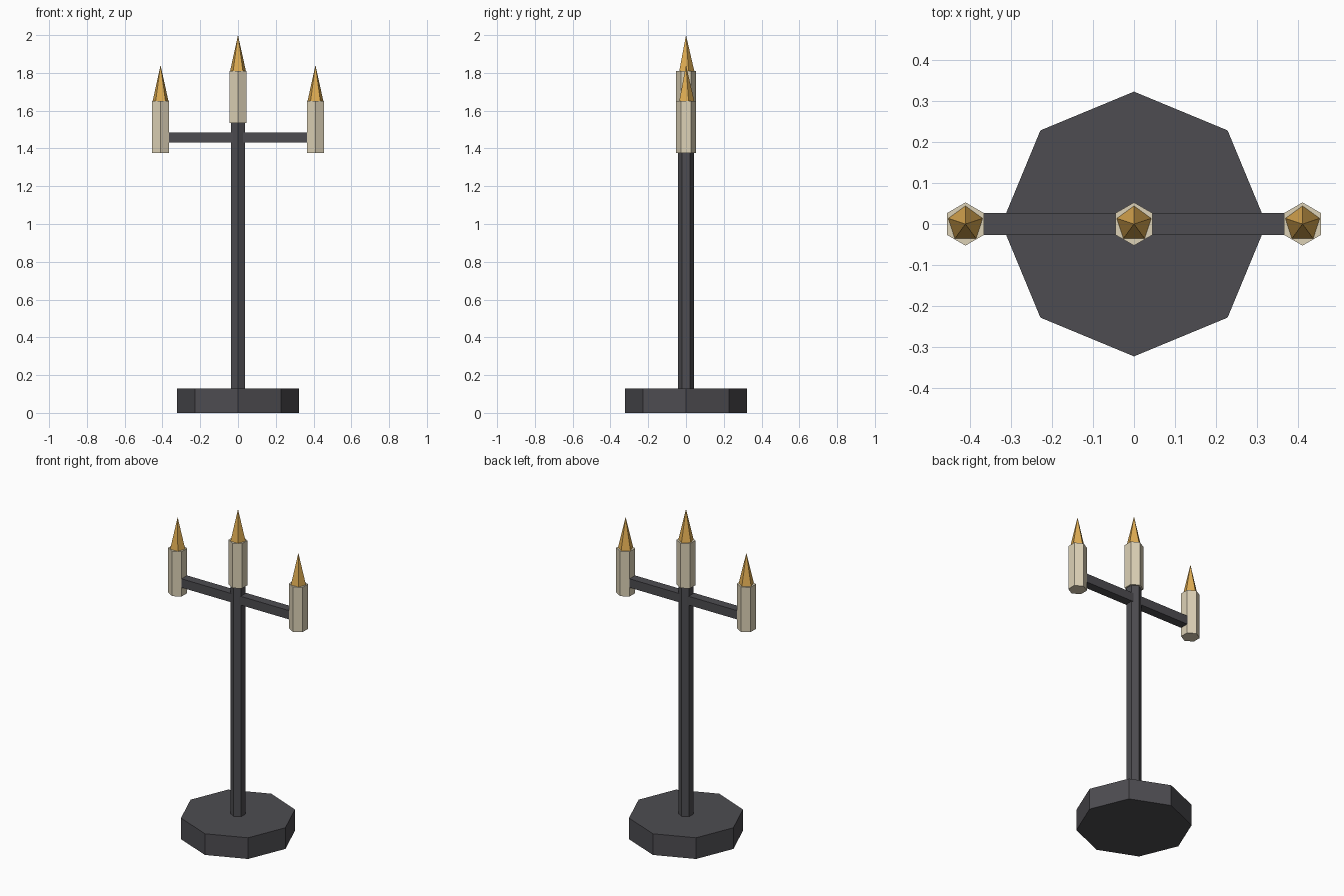
import bpy
import bmesh
from mathutils import Matrix

cube = bpy.data.objects.get("Cube")
if cube:
    bpy.data.objects.remove(cube, do_unlink=True)


def make_material(name, rgb):
    mat = bpy.data.materials.new(name)
    mat.use_nodes = True
    color = (*rgb, 1.0)
    mat.diffuse_color = color
    mat.node_tree.nodes["Principled BSDF"].inputs["Base Color"].default_value = color
    return mat


iron = make_material("dark_iron", (0.075, 0.073, 0.082))
wax = make_material("cream_wax", (0.72, 0.64, 0.47))
gold = make_material("golden_flame", (0.73, 0.41, 0.085))


def add_object(name, bm, mat):
    mesh = bpy.data.meshes.new(name)
    bm.to_mesh(mesh)
    bm.free()
    mesh.materials.append(mat)
    obj = bpy.data.objects.new(name, mesh)
    bpy.context.collection.objects.link(obj)
    return obj


def prism(name, sides, radius, bottom, top, mat, x=0.0, tip=None):
    """Upright prism, or a spike when tip is 0, with a corner facing +y."""
    bm = bmesh.new()
    bmesh.ops.create_cone(
        bm, cap_ends=True, segments=sides, radius1=radius,
        radius2=radius if tip is None else tip, depth=top - bottom,
        matrix=Matrix.Translation((x, 0, (bottom + top) / 2)))
    bmesh.ops.remove_doubles(bm, verts=bm.verts, dist=1e-5)
    return add_object(name, bm, mat)


# Stand: octagonal foot, hexagonal pole
prism("base", 8, 0.322, 0.0, 0.13, iron)
prism("pole", 6, 0.0425, 0.13, 1.54, iron)

# Square crossbar reaching into the outer candles
bm = bmesh.new()
bmesh.ops.create_cube(
    bm, size=1.0,
    matrix=Matrix.Translation((0, 0, 1.458)) @ Matrix.Diagonal((0.82, 0.054, 0.054, 1)))
add_object("crossbar", bm, iron)

# Candles with five-sided flames
for side, x, bottom in (("right", -0.41, 1.376), ("centre", 0.0, 1.535), ("left", 0.41, 1.376)):
    top = bottom + 0.275
    prism(side + "_candle", 6, 0.0525, bottom, top, wax, x)
    prism(side + "_flame", 5, 0.044, top, top + 0.19, gold, x, tip=0.0)
